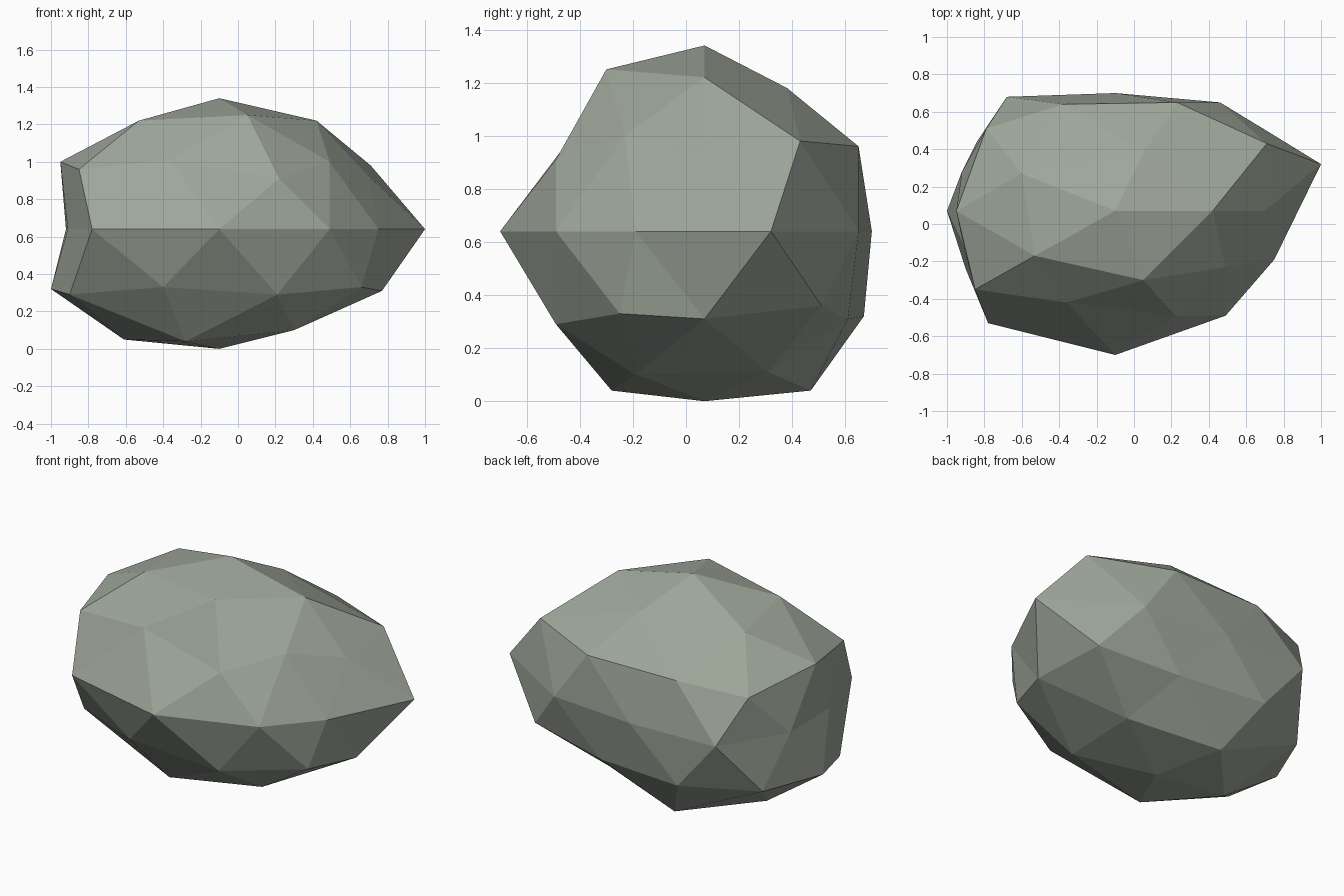
import bpy
import bmesh
import math

# Remove the default cube only
default_cube = bpy.data.objects.get("Cube")
if default_cube:
    bpy.data.objects.remove(default_cube, do_unlink=True)


def flat_material(name, colour):
    material = bpy.data.materials.new(name)
    material.use_nodes = True
    material.diffuse_color = colour
    shader = material.node_tree.nodes["Principled BSDF"]
    shader.inputs["Base Color"].default_value = colour
    shader.inputs["Roughness"].default_value = 1
    return material


# Sculpted rings of the boulder in hundredths, each listed counter-clockwise
crown_tip = [(-10, 7, 134)]
crown = [(42, 7, 122), (5, 38, 118), (-60, 27, 118), (-53, -17, 122), (5, -30, 125)]
upper_corners = [(71, 43, 98), (-38, 64, 96), (-95, 7, 100), (-36, -42, 101), (49, -23, 100)]
shoulder = [(70, 7, 92), (23, 65, 96), (-79, 51, 91), (-85, -35, 96), (22, -49, 91)]
waist_outline = [(100, 32), (46, 65), (-10, 70), (-68, 68), (-92, 28),
                 (-91, -12), (-78, -53), (-10, -70), (49, -49), (75, -19)]
waist = [(x, y, 64) for x, y in waist_outline]
haunch = [(69, 51, 36), (-41, 67, 32), (-100, 7, 32), (-40, -50, 33), (66, -25, 33)]
lower_corners = [(77, 7, 31), (17, 61, 31), (-84, 44, 31), (-90, -24, 29), (21, -49, 29)]
foot = [(31, 31, 11), (-25, 47, 4), (-61, 7, 5), (-28, -28, 4), (30, -19, 10)]
foot_tip = [(-10, 7, 0)]
rings_top_to_bottom = [crown_tip, crown, upper_corners, shoulder, waist,
                       haunch, lower_corners, foot, foot_tip]


def height_level(vert):
    return round(vert.co.z, 2)


def turn_angle(vert):
    return (math.atan2(vert.co.y, vert.co.x) + 0.01) % math.tau


# Start from a faceted ball and pull each of its rings into shape
bm = bmesh.new()
bmesh.ops.create_icosphere(bm, subdivisions=2, radius=1)
levels = sorted({height_level(vert) for vert in bm.verts}, reverse=True)
sculpted = []
for level, ring in zip(levels, rings_top_to_bottom):
    verts = [vert for vert in bm.verts if height_level(vert) == level]
    sculpted += zip(sorted(verts, key=turn_angle), ring)
for vert, target in sculpted:
    vert.co = [value / 100 for value in target]
bmesh.ops.recalc_face_normals(bm, faces=bm.faces)

mesh = bpy.data.meshes.new("boulder")
bm.to_mesh(mesh)
bm.free()
mesh.materials.append(flat_material("mossy grey stone", (0.34, 0.38, 0.32, 1)))
boulder = bpy.data.objects.new("boulder", mesh)
bpy.context.collection.objects.link(boulder)
